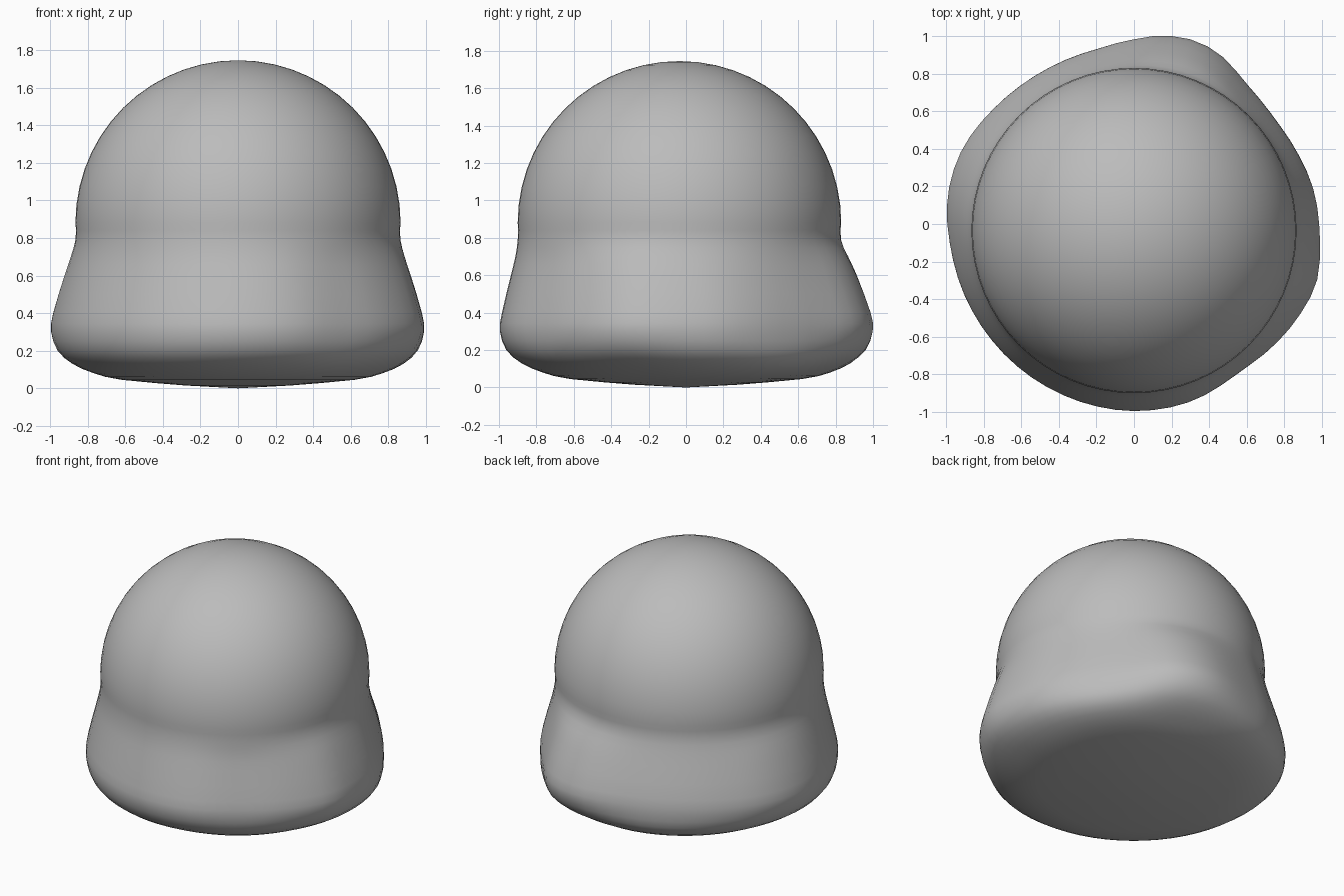
import bpy, bmesh, math

if "Cube" in bpy.data.objects:
    bpy.data.objects.remove(bpy.data.objects["Cube"])

SEGS = 64

# Widest outline of the flared brim, seen from above
OUTLINE = [(0.985, 0), (0.99, -0.12), (0.97, -0.31), (0.89, -0.47), (0.73, -0.66), (0.56, -0.79),
           (0.3, -0.945), (0, -0.995), (-0.2, -0.97), (-0.4, -0.9), (-0.6, -0.775),
           (-0.79, -0.575), (-0.91, -0.36), (-0.975, -0.13), (-0.995, 0.08), (-0.97, 0.25),
           (-0.9, 0.42), (-0.73, 0.63), (-0.5, 0.805), (-0.2, 0.93), (0, 0.982), (0.15, 1.0),
           (0.3, 0.98), (0.45, 0.905), (0.6, 0.745), (0.75, 0.56), (0.88, 0.36), (0.95, 0.2)]

# Brim rings: height, mean radius, share of the outline's bumps, y centre
RINGS = [(0.015, 0.28, 0.0, 0.0), (0.045, 0.62, -0.3, 0.0), (0.08, 0.77, -0.4, 0.0),
         (0.13, 0.88, 0.0, 0.0), (0.2, 0.953, 0.6, 0.0), (0.3, 0.982, 1.0, 0.0),
         (0.4, 0.971, 1.0, 0.0), (0.6, 0.915, 0.75, -0.012), (0.7, 0.885, 0.45, -0.022),
         (0.79, 0.864, 0.06, -0.035), (0.88, 0.862, 0.0, -0.035)]

DOME_Z, DOME_R, DOME_Y = 0.88, 0.865, -0.035


def spline(a, b, c, d, t):
    """Smooth interpolation between b and c."""
    return 0.5 * (2 * b + (c - a) * t + (2 * a - 5 * b + 4 * c - d) * t * t
                  + (3 * b - a - 3 * c + d) * t ** 3)


POLAR = sorted((math.atan2(y, x) % math.tau, math.hypot(x, y)) for x, y in OUTLINE)


def outline_radius(angle):
    n = len(POLAR)
    i = max(k for k in range(n) if POLAR[k][0] <= angle + 1e-6)
    a0, a1 = POLAR[i][0], POLAR[(i + 1) % n][0]
    t = (angle - a0) / ((a1 - a0) % math.tau)
    return spline(*(POLAR[(i + k) % n][1] for k in (-1, 0, 1, 2)), t)


ANGLES = [math.tau * k / SEGS for k in range(SEGS)]
BUMPS = [outline_radius(a) / 0.982 - 1 for a in ANGLES]

# Refine the brim rings, then continue into the dome
rings = []
for i in range(len(RINGS) - 1):
    quad = [RINGS[min(max(i + k, 0), len(RINGS) - 1)] for k in (-1, 0, 1, 2)]
    for t in (0, 0.5):
        rings.append(tuple(spline(*v, t) for v in zip(*quad)))
for k in range(14):
    e = math.radians(90 * k / 14)
    rings.append((DOME_Z + DOME_R * math.sin(e), DOME_R * math.cos(e), 0, DOME_Y))

# Body: rings skinned into one closed shell
bm = bmesh.new()
loops = [[bm.verts.new((r * (1 + w * b) * math.cos(a), yc + r * (1 + w * b) * math.sin(a), z))
          for a, b in zip(ANGLES, BUMPS)] for z, r, w, yc in rings]
for low, high in zip(loops, loops[1:]):
    for k in range(SEGS):
        j = (k + 1) % SEGS
        bm.faces.new((low[k], low[j], high[j], high[k]))

# Rounded underside and crown tips
bottom = bm.verts.new((0, 0, 0))
crown = bm.verts.new((0, DOME_Y, DOME_Z + DOME_R))
for k in range(SEGS):
    j = (k + 1) % SEGS
    bm.faces.new((bottom, loops[0][j], loops[0][k]))
    bm.faces.new((crown, loops[-1][k], loops[-1][j]))
bmesh.ops.recalc_face_normals(bm, faces=bm.faces)
for f in bm.faces:
    f.smooth = True

mesh = bpy.data.meshes.new("domed_body")
bm.to_mesh(mesh)
bm.free()
body = bpy.data.objects.new("domed_body", mesh)
bpy.context.collection.objects.link(body)

grey = bpy.data.materials.new("plain grey")
grey.diffuse_color = (0.5, 0.5, 0.5, 1)
grey.use_nodes = True
grey.node_tree.nodes["Principled BSDF"].inputs["Base Color"].default_value = grey.diffuse_color
mesh.materials.append(grey)
